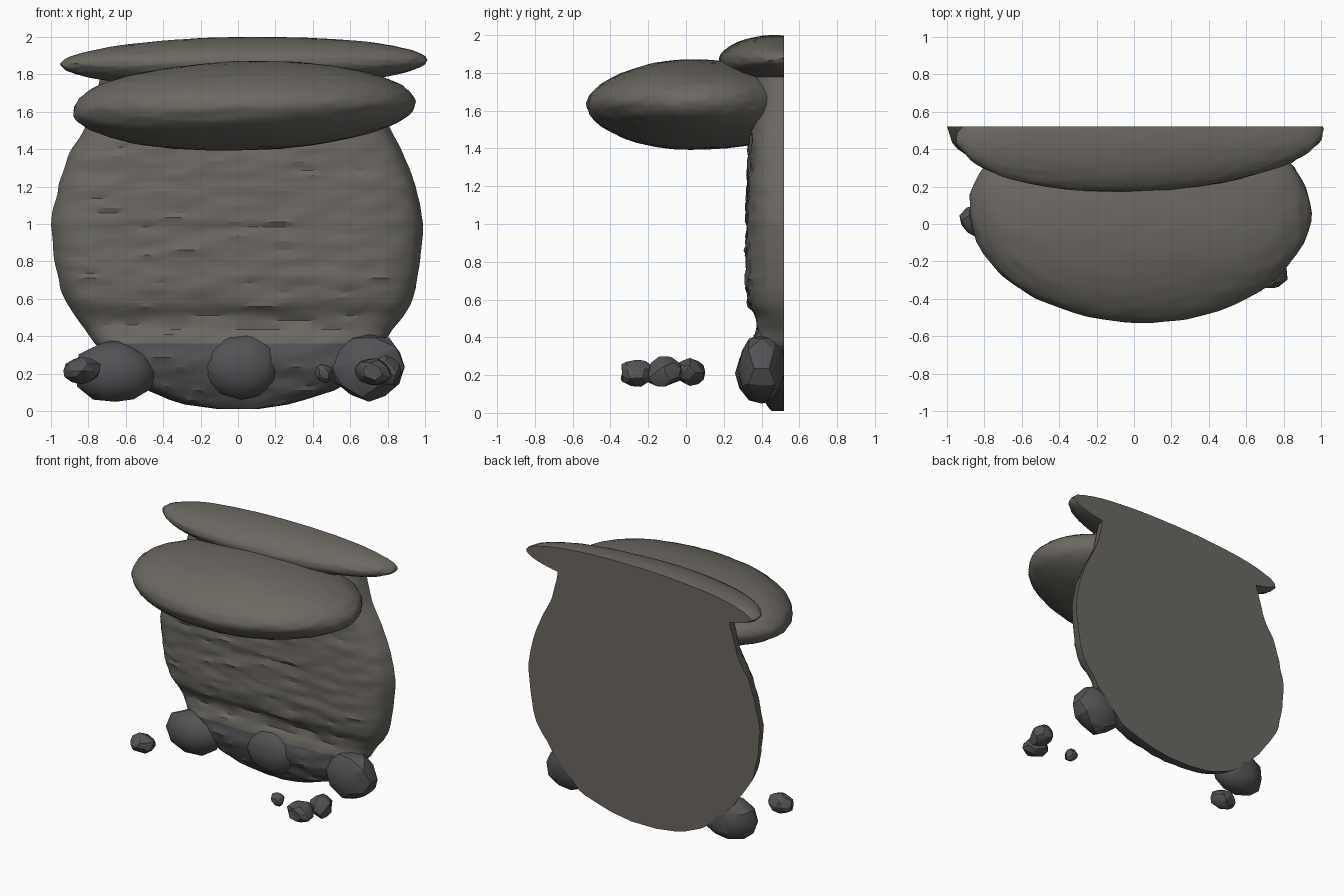
import bpy, bmesh, math
from mathutils import Vector, Matrix, noise

if "Cube" in bpy.data.objects:
    bpy.data.objects.remove(bpy.data.objects["Cube"])

BACK = 0.52


def material(name, rgb):
    m = bpy.data.materials.new(name)
    m.diffuse_color = (*rgb, 1)
    m.use_nodes = True
    m.node_tree.nodes["Principled BSDF"].inputs["Base Color"].default_value = m.diffuse_color
    return m


stone = material("warm_stone", (0.15, 0.14, 0.122))
dark = material("dark_stone", (0.085, 0.086, 0.09))


def finish(name, bm, mats, angle):
    bmesh.ops.recalc_face_normals(bm, faces=bm.faces[:])
    me = bpy.data.meshes.new(name)
    bm.to_mesh(me)
    bm.free()
    ob = bpy.data.objects.new(name, me)
    bpy.context.collection.objects.link(ob)
    for m in mats:
        me.materials.append(m)
    bpy.ops.object.select_all(action='DESELECT')
    ob.select_set(True)
    bpy.context.view_layer.objects.active = ob
    bpy.ops.object.shade_smooth_by_angle(angle=math.radians(angle))
    return ob


def rock(name, loc, radii, mat, subdiv=2, rough=0.08, tilt=0, turn=0, freq=1.5,
         fine=0.0, angle=35, back=BACK):
    """Noisy ellipsoid, sliced flat where it passes the back plane."""
    bm = bmesh.new()
    bmesh.ops.create_icosphere(bm, subdivisions=subdiv, radius=1)
    seed = Vector(loc) * 7
    for v in bm.verts:
        v.co *= (1 + rough * noise.noise(v.co * freq + seed)
                 + fine * noise.noise(v.co * 9 + seed))
    m = (Matrix.Translation(loc) @ Matrix.Rotation(math.radians(turn), 4, 'Z')
         @ Matrix.Rotation(math.radians(tilt), 4, 'Y') @ Matrix.Diagonal((*radii, 1)))
    bmesh.ops.transform(bm, matrix=m, verts=bm.verts[:])
    bmesh.ops.bisect_plane(bm, geom=bm.verts[:] + bm.edges[:] + bm.faces[:],
                           plane_co=(0, back, 0), plane_no=(0, 1, 0), clear_outer=True)
    edges = [e for e in bm.edges if e.is_boundary]
    if edges:
        bmesh.ops.holes_fill(bm, edges=edges, sides=0)
    return finish(name, bm, [mat], angle)


def lerp(table, z):
    for a, b in zip(table, table[1:]):
        if z <= b[0]:
            t = (z - a[0]) / (b[0] - a[0])
            return [p + (q - p) * t for p, q in zip(a[1:], b[1:])]
    return table[-1][1:]


# Rock wall: height -> left edge, right edge, thickness
profile = [(0.01, -0.10, 0.10, 0.06), (0.04, -0.32, 0.30, 0.09), (0.12, -0.50, 0.54, 0.14),
           (0.25, -0.65, 0.67, 0.18), (0.36, -0.77, 0.78, 0.17), (0.44, -0.82, 0.83, 0.14),
           (0.50, -0.87, 0.88, 0.14), (0.57, -0.91, 0.92, 0.185), (0.66, -0.95, 0.95, 0.20),
           (0.80, -0.98, 0.975, 0.20), (1.0, -1.0, 0.99, 0.20), (1.2, -0.965, 0.955, 0.195),
           (1.4, -0.89, 0.87, 0.185), (1.55, -0.80, 0.79, 0.18), (1.86, -0.72, 0.72, 0.17)]
bm = bmesh.new()
rows, cols = 74, 40
grid = []
for i in range(rows + 1):
    z = 0.01 + 1.85 * i / rows
    left, right, depth = lerp(profile, z)
    row = []
    for j in range(cols + 1):
        u = -math.cos(math.pi * j / cols)
        u = 0.5 * u + 0.5 * (2 * j / cols - 1)
        x = (left + right) / 2 + (right - left) / 2 * u
        edge = max(0, 1 - abs(u) ** 7) ** 0.5
        layer = noise.noise((x * 2.5, 3, z * 16))
        n = 0.013 * layer + 0.014 * noise.noise((x * 8, 1, z * 26))
        wobble = 0.012 * noise.noise((x * 3, 5, z * 9)) if j in (0, cols) else 0
        row.append(bm.verts.new((x + wobble, min(BACK - edge * (depth + n), BACK), z)))
    grid.append(row)
for i in range(rows):
    for j in range(cols):
        f = bm.faces.new((grid[i][j], grid[i][j + 1], grid[i + 1][j + 1], grid[i + 1][j]))
        c = f.calc_center_median()
        f.material_index = 1 if c.z < 0.36 + 0.02 * noise.noise((c.x * 6, 0, 0)) else 0


def back_rim(row):
    """Vertices on the back plane behind a front row, sharing its end points."""
    return [row[0]] + [bm.verts.new((v.co.x, BACK, v.co.z)) for v in row[1:-1]] + [row[-1]]


base, top = back_rim(grid[0]), back_rim(grid[-1])
for row, rim, index in ((grid[0], base, 1), (grid[-1], top, 0)):
    for j in range(cols):
        vs = dict.fromkeys([row[j], rim[j], rim[j + 1], row[j + 1]])
        bm.faces.new(list(vs)).material_index = index
bm.faces.new([r[0] for r in grid] + top[1:-1] + [r[-1] for r in reversed(grid)] + base[-2:0:-1])
finish("rock_wall", bm, [stone, dark], 30)

# Overhanging slabs
rock("overhang_slab", (0.03, 0.06, 1.63), (0.91, 0.58, 0.238), stone, 5, 0.025,
     tilt=-1.5, fine=0.012, angle=40, back=0.5)
rock("top_slab", (0.035, 0.475, 1.863), (0.97, 0.30, 0.137), stone, 5, 0.03,
     tilt=-0.8, turn=2, fine=0.014, angle=40)

# Boulders along the foot of the wall
rock("left_boulder", (-0.655, 0.40, 0.21), (0.22, 0.135, 0.17), dark, 2, 0.12)
rock("middle_boulder", (0.02, 0.40, 0.24), (0.215, 0.115, 0.175), dark, 2, 0.12, back=0.5)
rock("right_boulder", (0.70, 0.40, 0.235), (0.20, 0.13, 0.18), dark, 2, 0.15, angle=20)

# Loose pebbles lying in front
pebbles = [(-0.835, 0.02, 0.215, 0.10, 0.085, 0.07), (0.72, -0.265, 0.21, 0.095, 0.09, 0.075),
           (0.79, -0.11, 0.215, 0.085, 0.09, 0.075), (0.46, -0.17, 0.20, 0.052, 0.05, 0.045)]
for k, p in enumerate(pebbles):
    rock(f"pebble_{k + 1}", p[:3], p[3:], dark, 2, 0.25, tilt=15 * k, freq=1.3, angle=22)
